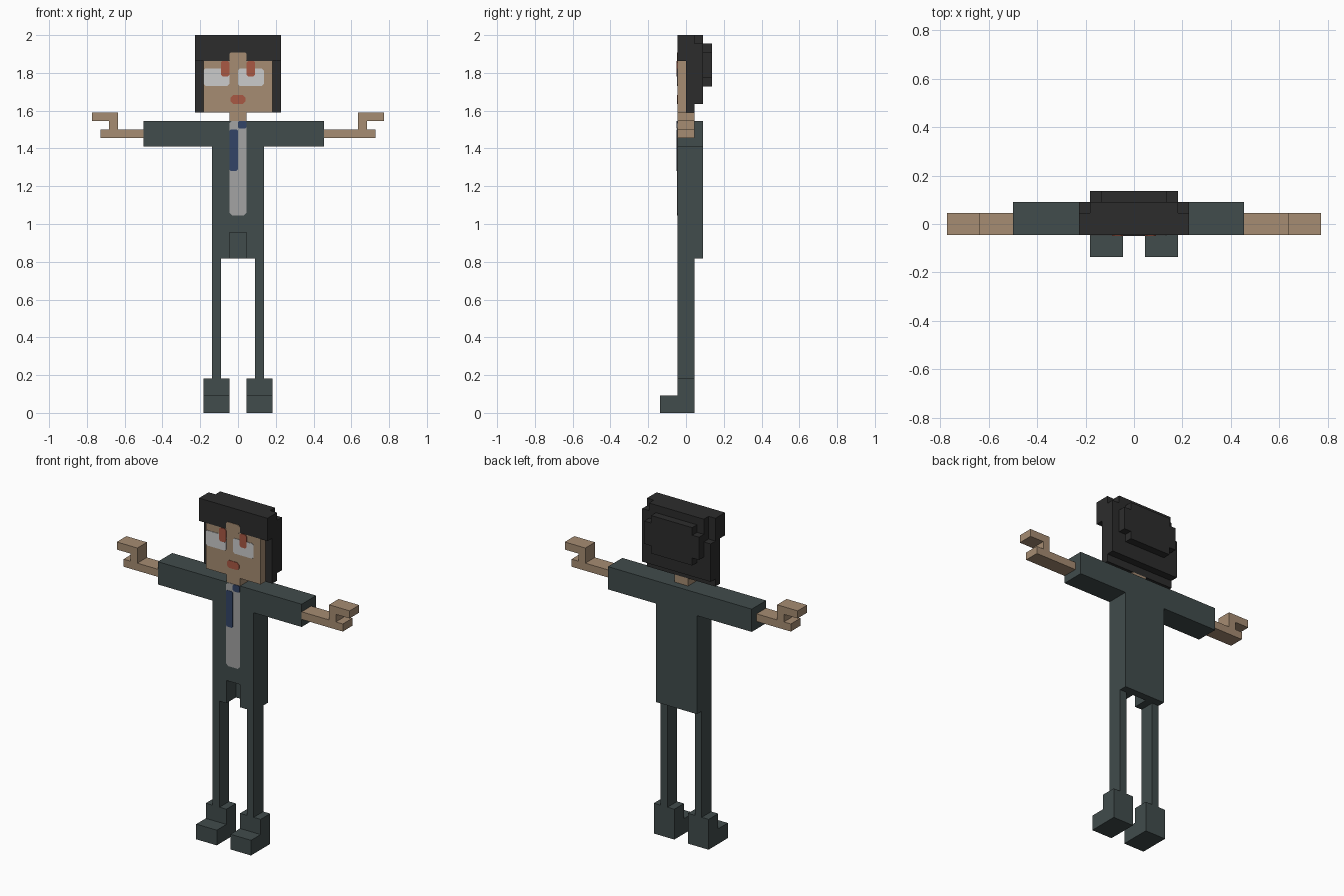
import bpy, bmesh

if "Cube" in bpy.data.objects:
    bpy.data.objects.remove(bpy.data.objects["Cube"])

U = 2 / 44  # one block of the grid the figure is built on


def material(name, r, g, b):
    lin = [((c / 255 + 0.055) / 1.055) ** 2.4 for c in (r, g, b)]
    m = bpy.data.materials.new(name)
    m.diffuse_color = (*lin, 1)
    m.use_nodes = True
    m.node_tree.nodes["Principled BSDF"].inputs["Base Color"].default_value = m.diffuse_color
    return m


SUIT = material("dark suit", 65, 76, 76)
SKIN = material("skin", 166, 140, 114)
HAIR = material("black hair", 44, 44, 44)
SHIRT = material("grey shirt", 163, 163, 163)
EYE = material("eye white", 203, 203, 203)
TIE = material("navy tie", 50, 68, 103)
RED = material("red", 168, 88, 68)


def prism(name, pts, a, b, mat, axis="y"):
    """Extrude a flat profile (block units) from a to b along y (xz profile) or x (yz profile)."""
    bm = bmesh.new()
    place = (lambda p, d: (p[0], d, p[1])) if axis == "y" else (lambda p, d: (d, p[0], p[1]))
    face = bm.faces.new([bm.verts.new([c * U for c in place(p, a)]) for p in pts])
    ext = bmesh.ops.extrude_face_region(bm, geom=[face])
    move = [(b - a) * U if k == axis else 0 for k in "xyz"]
    bmesh.ops.translate(bm, vec=move, verts=[v for v in ext["geom"] if isinstance(v, bmesh.types.BMVert)])
    bmesh.ops.recalc_face_normals(bm, faces=bm.faces)
    me = bpy.data.meshes.new(name)
    bm.to_mesh(me)
    bm.free()
    me.materials.append(mat)
    ob = bpy.data.objects.new(name, me)
    bpy.context.collection.objects.link(ob)
    return ob


def rect(x0, x1, z0, z1):
    return [(x0, z0), (x1, z0), (x1, z1), (x0, z1)]


def plate(name, x0, x1, z0, z1, mat, c=0.2, lift=0.06):
    """Thin painted detail on the front, with clipped corners."""
    pts = [(x0 + c, z0), (x1 - c, z0), (x1, z0 + c), (x1, z1 - c),
           (x1 - c, z1), (x0 + c, z1), (x0, z1 - c), (x0, z0 + c)]
    return prism(name, pts if c else rect(x0, x1, z0, z1), -1 - lift, -0.99, mat)


# legs, shoes and hands, mirrored
for s, side in ((-1, "left"), (1, "right")):
    prism(side + "_leg", rect(*sorted((2 * s, 3 * s)), 4, 18), -1, 1, SUIT)
    prism(side + "_shoe", [(-3, 0), (1, 0), (1, 4), (-1, 4), (-1, 2), (-3, 2)], s, 4 * s, SUIT, "x")
    cuff = 11 if s < 0 else 10
    hand = [(cuff, 32), (16, 32), (16, 33), (15, 33), (15, 34), (17, 34),
            (17, 35), (14, 35), (14, 33), (cuff, 33)]
    prism(side + "_hand", [(s * x, z) for x, z in hand], -1, 1, SKIN)

# jacket: front layer has a notch between the hips, back layer is plain
top = [(3, 31), (10, 31), (10, 34), (-11, 34), (-11, 31), (-3, 31), (-3, 18)]
prism("jacket_front", top + [(-1, 18), (-1, 21), (1, 21), (1, 18), (3, 18)], -1, 1, SUIT)
prism("jacket_back", top + [(3, 18)], 1, 2, SUIT)

# shirt, tie and collar
plate("shirt", -1, 1, 23, 34, SHIRT, 0.3)
plate("tie", -1, 0, 28.2, 33, TIE, 0.15, 0.1)
plate("tie_knot", 0, 1, 33.1, 34, TIE, 0.15, 0.1)

# neck and face
prism("neck", rect(-1, 1, 34, 35), -1, 1, SKIN)
prism("face", rect(-4, 4, 35, 41), -1, 0, SKIN)

# hair, in layers from front to back
prism("fringe", rect(-5, 5, 41, 44), -1, 0, HAIR)
prism("crown_hair", rect(-5, 5, 35, 44), 0, 1, HAIR)
prism("back_hair", [(-5, 36), (5, 36), (5, 43), (4, 43), (4, 44), (-4, 44), (-4, 41), (-5, 41)], 1, 2, HAIR)
prism("hair_bun", [(-3, 38), (3, 38), (3, 39), (4, 39), (4, 42), (3, 42), (3, 43),
                   (-3, 43), (-3, 42), (-4, 42), (-4, 39), (-3, 39)], 2, 3, HAIR)

# painted face details
plate("brow_skin", -1, 1, 40.9, 42, SKIN)
plate("left_eye", -4, -1, 38.1, 40.1, EYE)
plate("right_eye", 0, 3, 38.1, 40.1, EYE)
plate("left_eye_mark", -2, -1, 39.2, 41, RED, 0.2, 0.1)
plate("right_eye_mark", 1, 2, 39.2, 41, RED, 0.2, 0.1)
plate("mouth", -0.9, 0.9, 36.0, 37.0, RED, 0.3)
